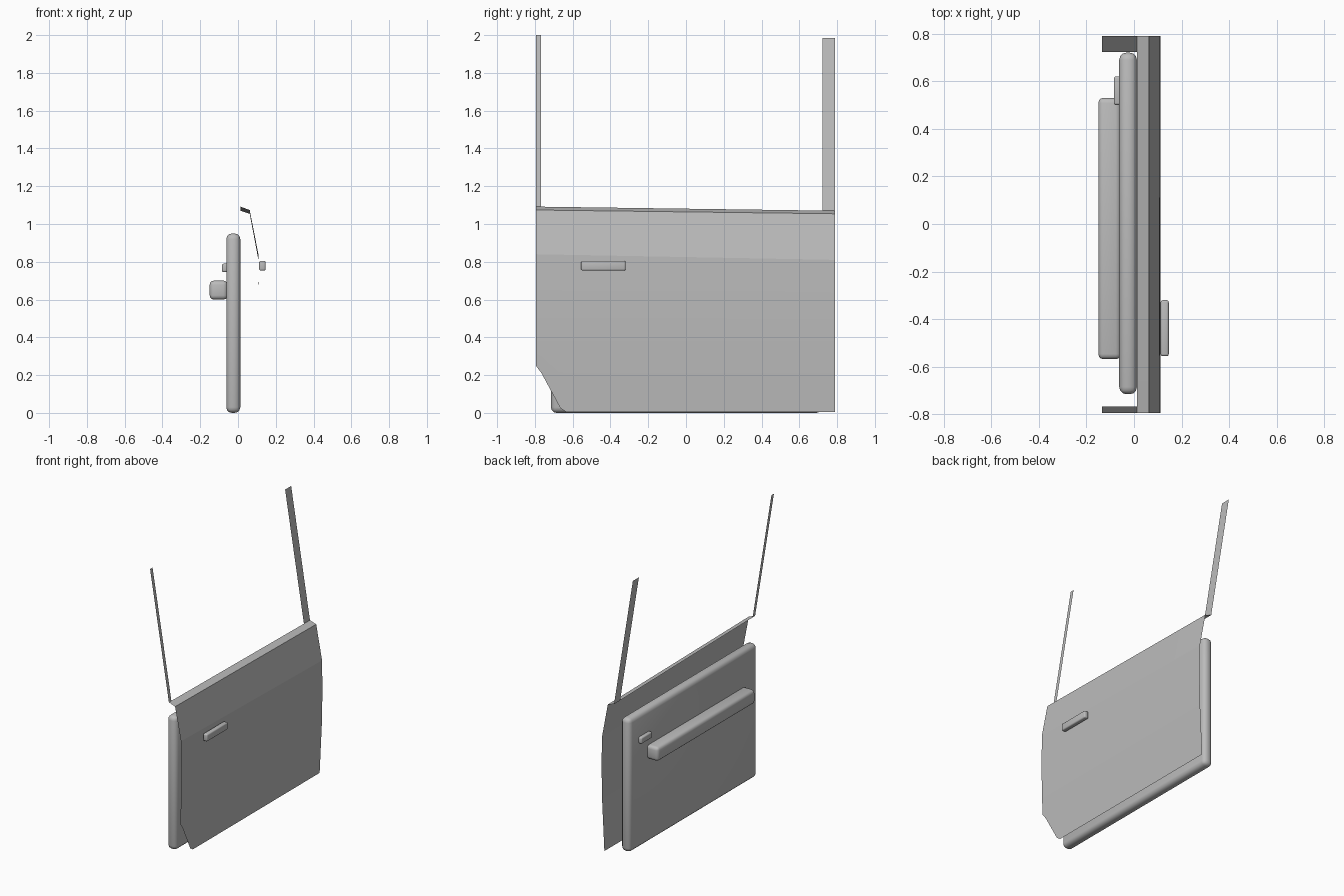
import bpy, bmesh

if "Cube" in bpy.data.objects:
    bpy.data.objects.remove(bpy.data.objects["Cube"])

grey = bpy.data.materials.new("plain grey")
grey.diffuse_color = (0.5, 0.5, 0.5, 1)
grey.use_nodes = True
grey.node_tree.nodes["Principled BSDF"].inputs["Base Color"].default_value = grey.diffuse_color


def add_object(name, bm, angle):
    me = bpy.data.meshes.new(name)
    bm.to_mesh(me)
    bm.free()
    ob = bpy.data.objects.new(name, me)
    bpy.context.collection.objects.link(ob)
    me.materials.append(grey)
    bpy.ops.object.select_all(action='DESELECT')
    ob.select_set(True)
    bpy.context.view_layer.objects.active = ob
    bpy.ops.object.shade_smooth_by_angle(angle=angle)
    return ob


def rounded_box(name, lo, hi, radius):
    bm = bmesh.new()
    bmesh.ops.create_cube(bm, size=1)
    for v in bm.verts:
        for i in range(3):
            v.co[i] = lo[i] if v.co[i] < 0 else hi[i]
    bmesh.ops.bevel(bm, geom=bm.edges[:], offset=radius, segments=3,
                    profile=0.5, affect='EDGES')
    return add_object(name, bm, 0.7)


def sheet(name, columns, angle=0.15):
    """Single-skin surface through matching columns of points."""
    bm = bmesh.new()
    cols = [[bm.verts.new(p) for p in c] for c in columns]
    for a, b in zip(cols, cols[1:]):
        for i in range(len(a) - 1):
            bm.faces.new((a[i], a[i + 1], b[i + 1], b[i]))
    return add_object(name, bm, angle)


# outer skin: folded sill, sloped shoulder, tucked-in bottom, cut rear corner
def skin_column(y, bottom):
    t = (y + 0.795) / 1.59
    pts = [(0.013, 1.092 - 0.022 * t), (0.062, 1.074 - 0.02 * t),
           (0.108, 0.84 - 0.03 * t), (0.111, 0.6), (0.107, 0.37)]
    for k in (0.5, 1):
        z = 0.37 + (bottom - 0.37) * k
        pts.append((0.107 - 0.018 * ((0.37 - z) / 0.365), z))
    return [(x, y, z) for x, z in pts]


outline = [(-0.795, 0.25), (-0.765, 0.21), (-0.665, 0.025),
           (-0.635, 0.005), (0.79, 0.005)]
sheet("outer_skin", [skin_column(y, b) for y, b in outline])

# window frame uprights
for name, y0, y1, z0, z1 in (("front_upright", -0.795, -0.767, 1.092, 2.0),
                             ("rear_upright", 0.722, 0.79, 1.07, 1.985)):
    sheet(name, [[(-0.135, y, z1), (0.013, y, z0)] for y in (y0, y1)])

# inner panel, armrest and handles
rounded_box("inner_panel", (-0.062, -0.715, 0.0), (0.012, 0.72, 0.95), 0.03)
rounded_box("armrest", (-0.15, -0.568, 0.6), (-0.055, 0.53, 0.7), 0.022)
rounded_box("inner_handle", (-0.085, 0.5, 0.745), (-0.05, 0.62, 0.79), 0.009)
rounded_box("outer_handle", (0.112, -0.555, 0.753), (0.146, -0.32, 0.805), 0.009)
